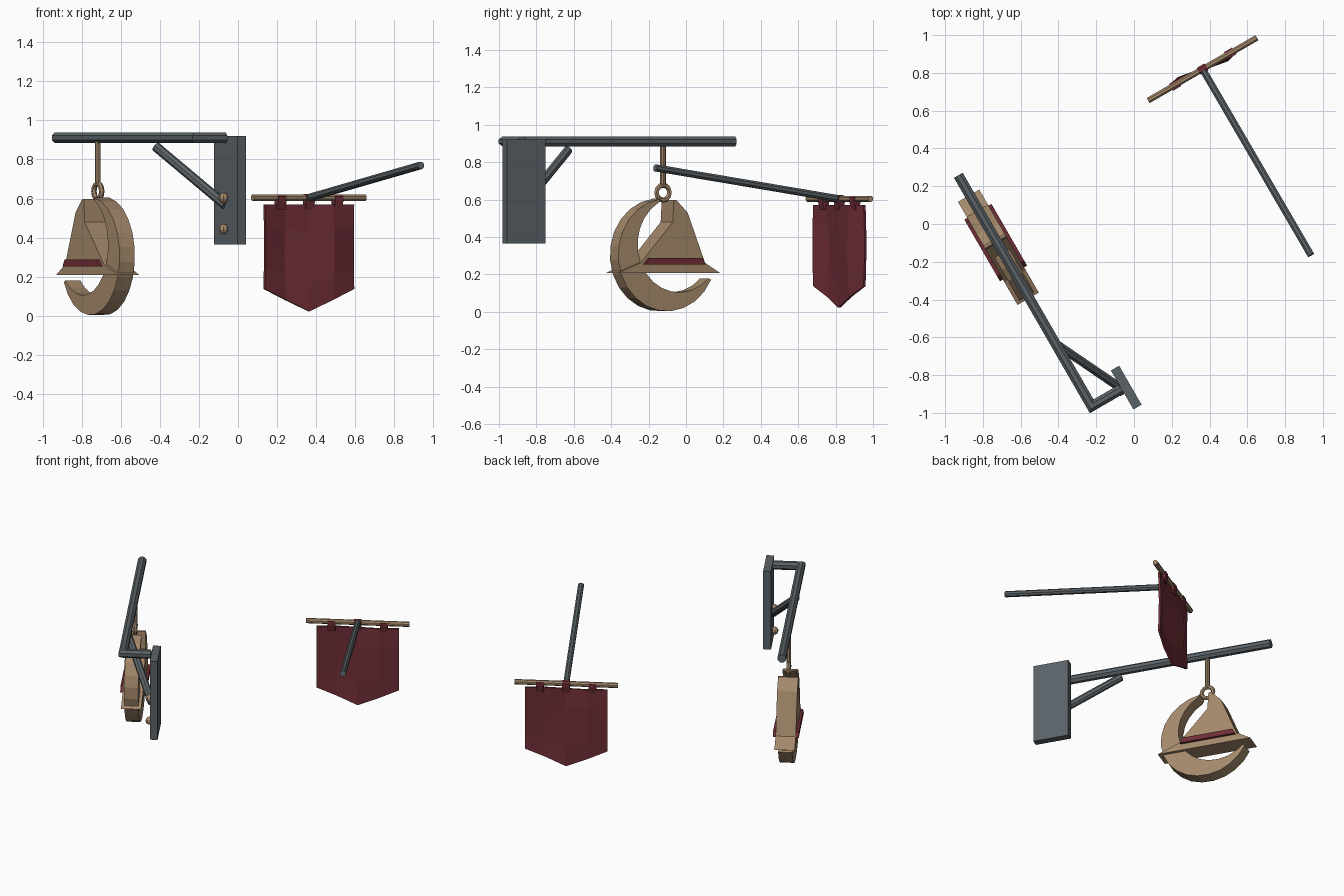
import bpy, bmesh, math
from mathutils import Vector

if "Cube" in bpy.data.objects:
    bpy.data.objects.remove(bpy.data.objects["Cube"])

def mat(name, c):
    m = bpy.data.materials.new(name)
    m.diffuse_color = (*c, 1)
    m.use_nodes = True
    m.node_tree.nodes["Principled BSDF"].inputs["Base Color"].default_value = m.diffuse_color
    return m

IRON = mat("dark iron", (0.105, 0.125, 0.138))
WOOD = mat("tan wood", (0.37, 0.25, 0.148))
RED = mat("dark red cloth", (0.16, 0.027, 0.037))

# everything is turned 60 degrees: P along the sign, W across it
P = Vector((-0.5, 0.866, 0))
W = Vector((0.866, 0.5, 0))
Z = Vector((0, 0, 1))
SIGN = Vector((-0.718, -0.123, 0))
BANNER = Vector((0.363, 0.82, 0))

def finish(name, bm, m):
    bmesh.ops.recalc_face_normals(bm, faces=bm.faces)
    me = bpy.data.meshes.new(name)
    bm.to_mesh(me)
    bm.free()
    me.materials.append(m)
    ob = bpy.data.objects.new(name, me)
    bpy.context.collection.objects.link(ob)
    return ob

def extrude(name, outline, w0, w1, m, o=SIGN, scale1=1.0):
    """Prism of a (p, z) outline between two depths along W."""
    bm = bmesh.new()
    a = [bm.verts.new(o + P * p + W * w0 + Z * z) for p, z in outline]
    b = [bm.verts.new(o + P * p + W * w1 + Z * z) for p, z in outline]
    n = len(outline)
    bm.faces.new(a)
    bm.faces.new(b)
    for i in range(n):
        j = (i + 1) % n
        bm.faces.new((a[i], a[j], b[j], b[i]))
    return finish(name, bm, m)

def tube(name, pts, r, m, sides=8):
    """Mitred tube through points."""
    pts = [Vector(p) for p in pts]
    bm = bmesh.new()
    rings = []
    for i, p in enumerate(pts):
        d0 = (pts[max(i, 1)] - pts[max(i, 1) - 1]).normalized()
        k = min(i, len(pts) - 2)
        d1 = (pts[k + 1] - pts[k]).normalized()
        n = (d0 + d1).normalized()
        up = Z if abs(n.z) < 0.9 else P
        side = n.cross(up).normalized()
        up = side.cross(n)
        s = 1 / max(n.dot(d0), 0.3)
        ring = []
        for j in range(sides):
            a = 2 * math.pi * (j + 0.5) / sides
            ring.append(bm.verts.new(p + side * math.cos(a) * r * s + up * math.sin(a) * r))
        rings.append(ring)
    for a, b in zip(rings, rings[1:]):
        for j in range(sides):
            k = (j + 1) % sides
            bm.faces.new((a[j], a[k], b[k], b[j]))
    bm.faces.new(rings[0])
    bm.faces.new(rings[-1])
    return finish(name, bm, m)

def box_outline(p, z0, z1, half):
    return [(p - half, z0), (p + half, z0), (p + half, z1), (p - half, z1)]

# wall bracket of the hanging sign
PLATE = Vector((-0.041, -0.866, 0))
extrude("wall_plate", box_outline(0, 0.365, 0.92, 0.119), -0.025, 0.025, IRON, PLATE)
elbow = Vector((-0.224, -0.965, 0.911))
tube("sign_arm", [elbow + P * 1.412, elbow, elbow + W * 0.18], 0.029, IRON)
tube("arm_brace", [(-0.42, -0.63, 0.865), (-0.065, -0.872, 0.567)], 0.025, IRON)
for i, z in enumerate((0.603, 0.444)):
    bm = bmesh.new()
    bmesh.ops.create_uvsphere(bm, u_segments=8, v_segments=6, radius=0.026)
    bmesh.ops.translate(bm, verts=bm.verts, vec=PLATE - W * 0.037 + Z * z)
    finish("plate_bolt_%d" % i, bm, WOOD)

# hanger rod and ring
tube("hanger_rod", [SIGN + Z * 0.9, SIGN + Z * 0.675], 0.015, WOOD)
bpy.ops.mesh.primitive_torus_add(major_segments=12, minor_segments=6, major_radius=0.04,
                                 minor_radius=0.014, location=SIGN + Z * 0.637,
                                 rotation=(math.pi / 2, 0, math.radians(120)))
ring = bpy.context.object
ring.name = "hanger_ring"
ring.data.materials.append(WOOD)

# crescent moon: outer arc, then inner arc back
def arc(cx, cz, r, a0, a1, n):
    return [(cx + r * math.cos(math.radians(a0 + (a1 - a0) * i / n)),
             cz + r * math.sin(math.radians(a0 + (a1 - a0) * i / n))) for i in range(n + 1)]

tilt = 37
d, ri = 0.093, 0.257
ix, iz = d * math.cos(math.radians(tilt)), 0.305 + d * math.sin(math.radians(tilt))
moon = arc(0, 0.305, 0.302, 97, 334, 16) + arc(ix, iz, ri, tilt - 82, tilt - 278, 14)
extrude("crescent_moon", moon, -0.045, 0.045, WOOD)

# pointed hat with brim, and its band on both faces
hat = [(-0.315, 0.208), (0.315, 0.208), (0.222, 0.262), (0.115, 0.53), (0.045, 0.598),
       (0.03, 0.598), (0.023, 0.48), (-0.175, 0.262)]
extrude("hat", hat, -0.065, 0.065, WOOD)
band = [(-0.16, 0.252), (0.217, 0.252), (0.198, 0.287), (-0.13, 0.287)]
for name, s in (("hat_band_near", 1), ("hat_band_far", -1)):
    extrude(name, band, 0.06 * s, 0.083 * s, RED)

# banner pole and crossbar
tube("banner_pole", [BANNER + Z * 0.604, (0.937, -0.165, 0.77)], 0.02, IRON)
tube("banner_crossbar", [BANNER - W * 0.333 + Z * 0.604, BANNER + W * 0.333 + Z * 0.604], 0.017, WOOD)

# rippled cloth with a pointed hem
bm = bmesh.new()
cols = (-0.265, -0.135, 0, 0.135, 0.265)
bend = (-0.008, 0.022, 0.0, -0.024, 0.008)
rows = 4
grid = []
for i, w in enumerate(cols):
    low = 0.022 + 0.115 * abs(w) / 0.265
    grid.append([bm.verts.new(BANNER + W * w + P * bend[i] * math.sin(math.pi * (0.1 + 0.8 * r / rows))
                              + Z * (0.57 + (low - 0.57) * r / rows)) for r in range(rows + 1)])
for a, b in zip(grid, grid[1:]):
    for r in range(rows):
        bm.faces.new((a[r], a[r + 1], b[r + 1], b[r]))
cloth = finish("banner_cloth", bm, RED)
sol = cloth.modifiers.new("thickness", "SOLIDIFY")
sol.thickness = 0.014
sol.offset = 0

# tabs looping over the crossbar
for i, w in enumerate((-0.168, 0, 0.168)):
    tab = [(-0.012, 0.545), (0.012, 0.545), (0.021, 0.59), (0.021, 0.612),
           (0.01, 0.624), (-0.01, 0.624), (-0.021, 0.612), (-0.021, 0.59)]
    if i != 1:
        tab = [(p, min(z, 0.615)) for p, z in tab]
    extrude("banner_tab_%d" % i, tab, w - 0.024, w + 0.024, RED, BANNER)
